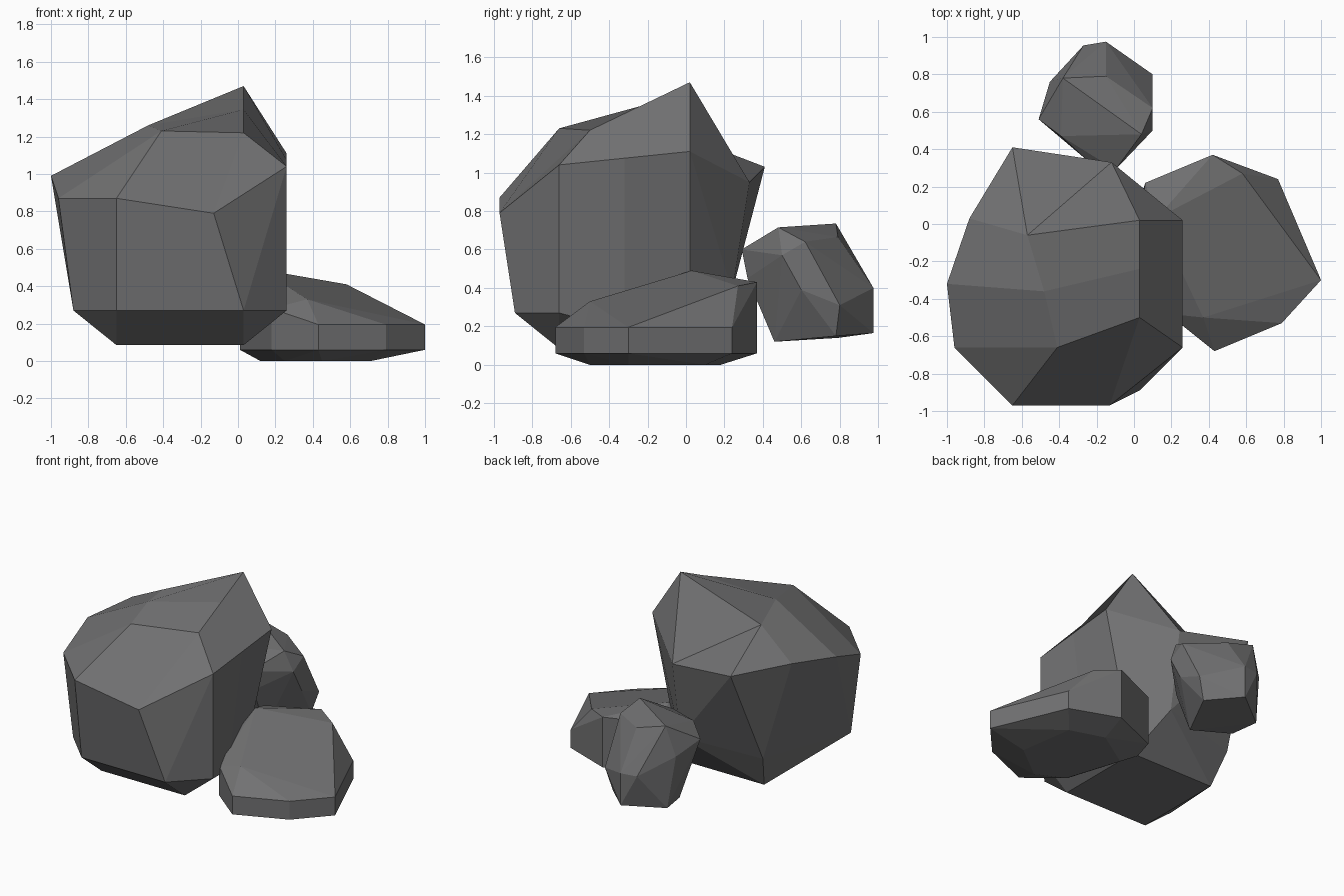
import bpy, bmesh, math

if "Cube" in bpy.data.objects:
    bpy.data.objects.remove(bpy.data.objects["Cube"])

stone = bpy.data.materials.new("dark grey stone")
stone.diffuse_color = (0.165, 0.165, 0.168, 1)
stone.use_nodes = True
stone.node_tree.nodes["Principled BSDF"].inputs["Base Color"].default_value = stone.diffuse_color


def add_hull(bm, corners):
    """Convex hull of the corners; returns the corner vertices in order."""
    verts = [bm.verts.new(c) for c in corners]
    bmesh.ops.convex_hull(bm, input=verts)
    return verts


def finish(bm, name):
    """Merge flat facets and turn the mesh into an object."""
    loose = [v for v in bm.verts if not v.link_faces]
    bmesh.ops.delete(bm, geom=loose, context='VERTS')
    bmesh.ops.dissolve_limit(bm, angle_limit=math.radians(2),
                             verts=bm.verts, edges=bm.edges)
    bmesh.ops.recalc_face_normals(bm, faces=bm.faces)
    mesh = bpy.data.meshes.new(name)
    bm.to_mesh(mesh)
    bm.free()
    mesh.materials.append(stone)
    obj = bpy.data.objects.new(name, mesh)
    bpy.context.collection.objects.link(obj)


def rock(name, corners):
    bm = bmesh.new()
    add_hull(bm, corners)
    finish(bm, name)


def level(z, outline):
    return [(x, y, z) for x, y in outline]


# Large boulder body: rim first, then lower back, shoulder and base
rim = [(-0.65, -0.97, 0.87), (-0.13, -0.97, 0.79), (0.26, -0.66, 1.04),
       (0.26, 0.02, 1.11), (-0.12, 0.33, 0.95), (-0.65, 0.41, 1.03),
       (-0.88, 0.03, 1.04), (-1.0, -0.32, 0.99), (-0.96, -0.66, 0.87)]
lower_back = [(-0.71, 0.12, 0.33), (-0.12, 0.24, 0.38)]
shoulder = level(0.27, [(-0.88, -0.66), (-0.65, -0.89), (0.03, -0.89), (0.26, -0.66)])
base = level(0.085, [(-0.65, -0.66), (0.03, -0.66), (0.03, 0.02), (-0.65, 0.02)])
bm = bmesh.new()
body = add_hull(bm, rim + lower_back + shoulder + base)
r = body[:len(rim)]

# Open the top and the right flank
side = [r[2], r[3], body[14], body[17]]
lid = [f for f in bm.faces
       if all(v in r for v in f.verts) or all(v in side for v in f.verts)]
bmesh.ops.delete(bm, geom=lid, context='FACES')

# Close them with the peaked crown and a slightly hollow flank
peak, mid, front, left_front, left_mid, left_back, flank_top, flank_low = [
    bm.verts.new(c) for c in [
        (0.03, 0.02, 1.47), (0.03, -0.24, 1.345), (0.03, -0.50, 1.22),
        (-0.41, -0.66, 1.23), (-0.48, -0.36, 1.26), (-0.57, -0.06, 1.21),
        (0.26, -0.32, 1.075), (0.145, -0.32, 0.178)]]
for face in [(peak, left_back, left_mid, mid), (mid, left_mid, left_front, front),
             (left_back, r[6], r[7], left_mid), (left_mid, r[7], r[8], left_front),
             (left_front, r[8], r[0]), (left_front, r[0], r[1], front),
             (front, r[1], r[2]), (front, r[2], flank_top, r[3], peak, mid),
             (peak, r[3], r[4]), (peak, r[4], left_back),
             (left_back, r[4], r[5]), (left_back, r[5], r[6]),
             (r[2], side[2], flank_low, flank_top),
             (flank_top, flank_low, side[3], r[3])]:
    bm.faces.new(face)
finish(bm, "large_boulder")

# Low slab: chamfered foot, upright side band, sloping top
foot = level(0.0, [(0.12, 0.0), (0.25, -0.40), (0.45, -0.50),
                   (0.71, -0.30), (0.65, 0.10), (0.40, 0.18)])
front_side = [(0.43, -0.68), (0.79, -0.53), (1.0, -0.30), (0.77, 0.24)]
back_side = [(0.42, 0.37), (0.06, 0.22), (0.01, 0.05), (0.18, -0.48)]
top = [(0.58, 0.27, 0.41), (0.42, 0.37, 0.43), (0.06, 0.22, 0.42),
       (0.12, 0.03, 0.49), (0.03, 0.0, 0.42), (0.18, -0.48, 0.28),
       (0.37, -0.50, 0.33)]
rock("low_slab", foot + level(0.06, front_side + back_side)
     + level(0.195, front_side) + top)

# Small tilted rock behind
small_top = [(-0.38, 0.78, 0.735), (-0.22, 0.66, 0.73), (0.04, 0.48, 0.715),
             (0.10, 0.62, 0.64), (-0.15, 0.79, 0.665), (-0.39, 0.47, 0.66)]
small_side = [(-0.51, 0.56, 0.59), (-0.45, 0.76, 0.52), (-0.27, 0.955, 0.40),
              (-0.15, 0.975, 0.40), (-0.25, 0.34, 0.59), (-0.10, 0.29, 0.60),
              (-0.10, 0.32, 0.45), (0.10, 0.50, 0.57), (0.10, 0.60, 0.39),
              (0.10, 0.80, 0.31)]
small_base = [(-0.15, 0.975, 0.165), (-0.40, 0.79, 0.14), (-0.36, 0.59, 0.13),
              (-0.10, 0.46, 0.12), (0.05, 0.78, 0.15)]
rock("small_rock", small_top + small_side + small_base)
